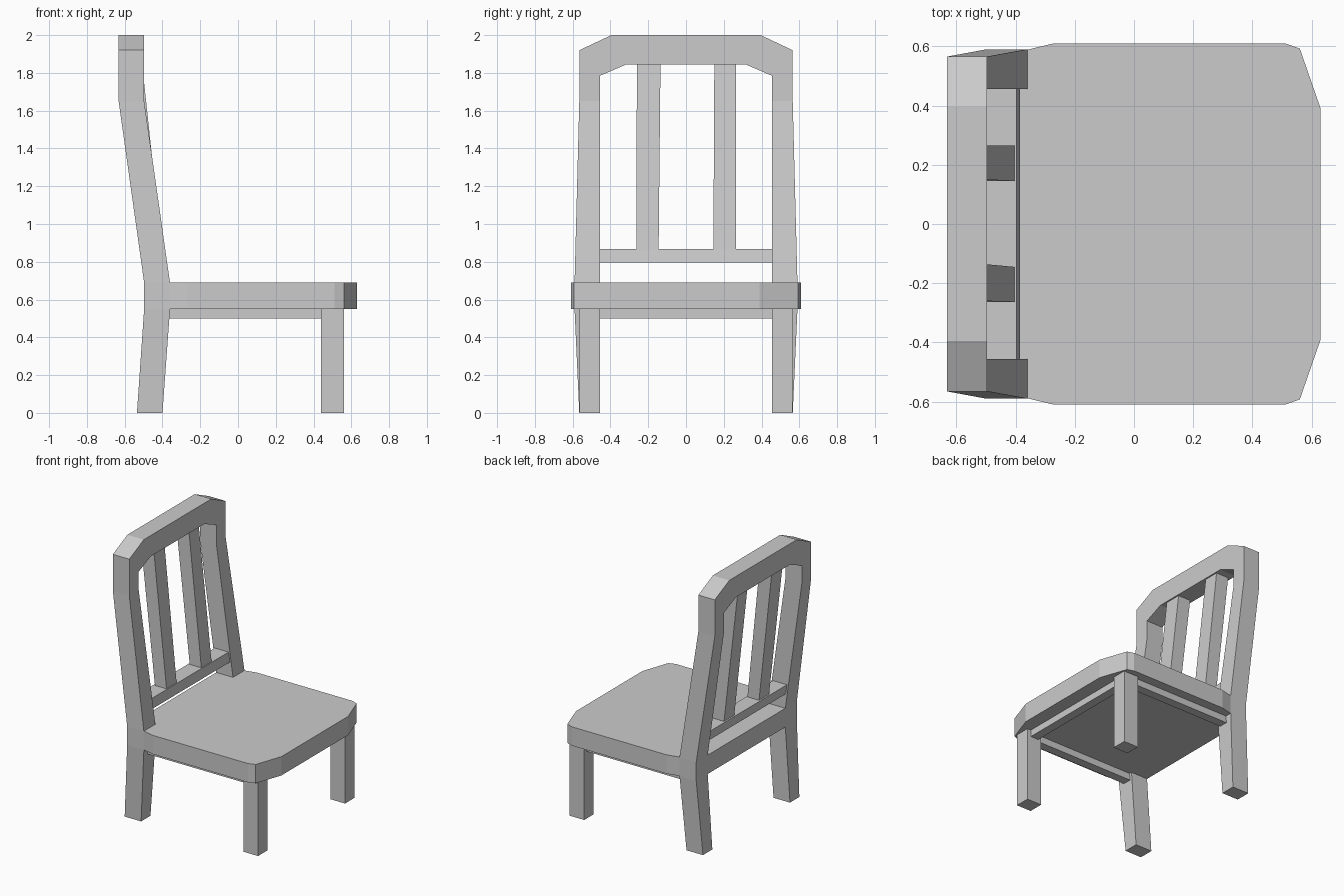
import bpy, bmesh

if "Cube" in bpy.data.objects:
    bpy.data.objects.remove(bpy.data.objects["Cube"])


def finish(name, bm):
    bmesh.ops.recalc_face_normals(bm, faces=bm.faces)
    mesh = bpy.data.meshes.new(name)
    bm.to_mesh(mesh)
    bm.free()
    obj = bpy.data.objects.new(name, mesh)
    bpy.context.collection.objects.link(obj)
    return obj


def loft(name, rings):
    """Skin a list of equal-length rings and cap both ends."""
    bm = bmesh.new()
    rows = [[bm.verts.new(p) for p in ring] for ring in rings]
    n = len(rows[0])
    for a, b in zip(rows, rows[1:]):
        for i in range(n):
            j = (i + 1) % n
            bm.faces.new((a[i], a[j], b[j], b[i]))
    bm.faces.new(rows[0])
    bm.faces.new(rows[-1])
    return finish(name, bm)


def rect(x0, x1, y0, y1, z):
    return [(x0, y0, z), (x1, y0, z), (x1, y1, z), (x0, y1, z)]


def box(name, x0, x1, y0, y1, z0, z1):
    return loft(name, [rect(x0, x1, y0, y1, z0), rect(x0, x1, y0, y1, z1)])


# Back frame: one bent bar running from foot, over the arch, to the other foot
# (x back, x front, outer y, outer z, inner y, inner z)
stations = [
    (-.535, -.40, .565, 0, .455, 0),
    (-.497, -.36, .59, .55, .455, .55),
    (-.497, -.36, .59, .69, .455, .69),
    (-.632, -.497, .565, 1.65, .455, 1.65),
    (-.632, -.497, .565, 1.92, .455, 1.785),
    (-.632, -.497, .395, 2.0, .315, 1.845),
]


def frame_ring(s, side):
    xb, xf, yo, zo, yi, zi = s
    return [(xb, side * yo, zo), (xf, side * yo, zo),
            (xf, side * yi, zi), (xb, side * yi, zi)]


loft("back_frame", [frame_ring(s, 1) for s in stations]
     + [frame_ring(s, -1) for s in reversed(stations)])

# Seat: chamfered outline, notched around the back posts
half = [(-.497, .456), (-.362, .456), (-.362, .588), (-.27, .61),
        (.51, .61), (.56, .592), (.63, .39)]
outline = half + [(x, -y) for x, y in reversed(half)]
loft("seat", [[(x, y, z) for x, y in outline] for z in (.55, .69)])

# Front legs and side aprons
for side, label in ((1, "right"), (-1, "left")):
    y0, y1 = sorted((side * .455, side * .565))
    box("front_leg_" + label, .44, .56, y0, y1, 0, .55)
    y0, y1 = sorted((side * .475, side * .54))
    box("side_apron_" + label, -.40, .45, y0, y1, .50, .55)

# Front apron
box("front_apron", .465, .53, -.46, .46, .50, .55)

# Lower back rail, leaning with the posts
loft("lower_back_rail", [rect(-.50, -.385, -.457, .457, .797),
                         rect(-.51, -.396, -.457, .457, .868)])

# Back slats
for label, low, high in (("right", (.145, .265), (.15, .265)),
                         ("left", (-.263, -.145), (-.26, -.135))):
    loft("back_slat_" + label, [rect(-.497, -.402, *low, .86),
                                rect(-.61, -.508, *high, 1.85)])
